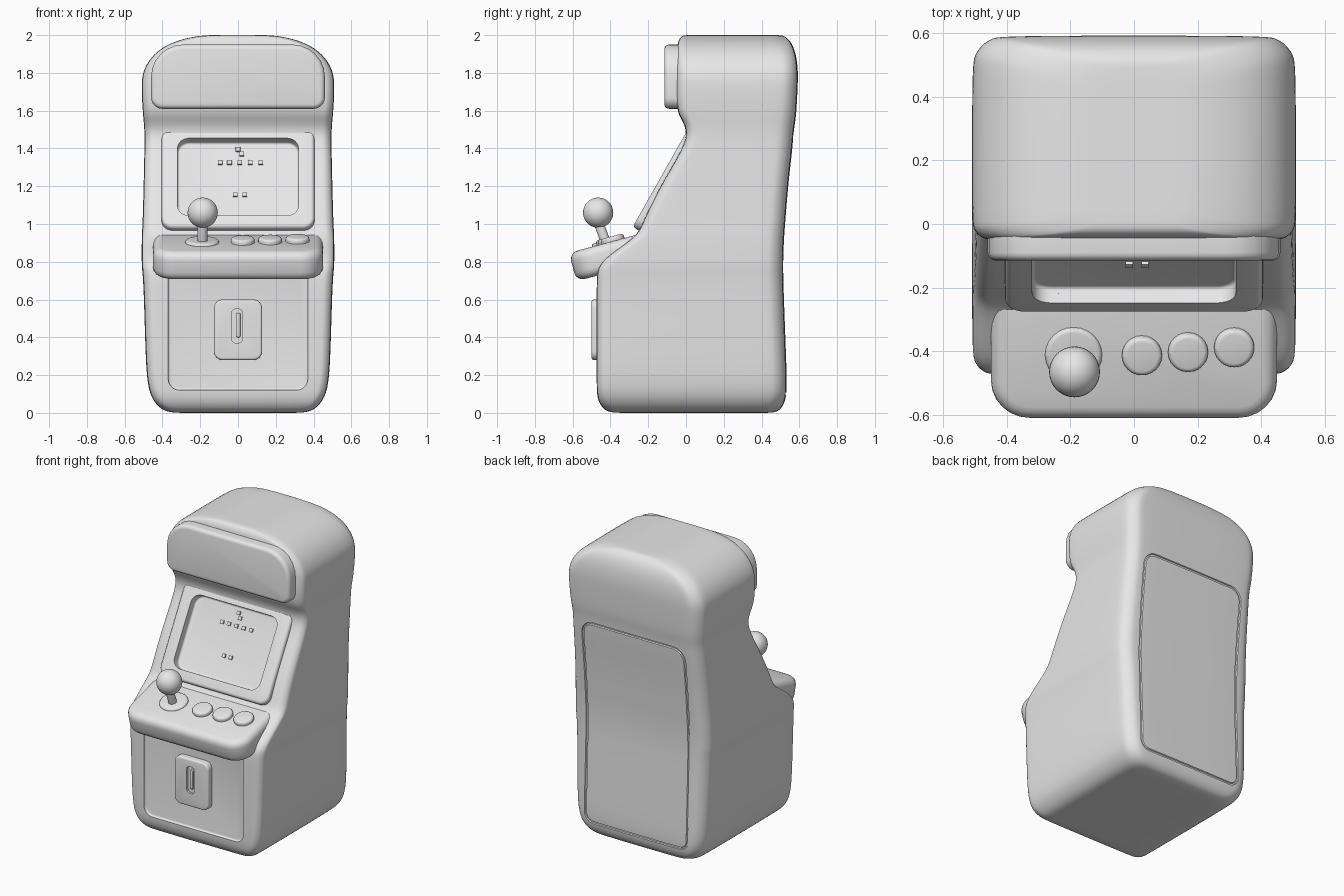
import bpy, bmesh
from math import sin, cos, pi, radians
from mathutils import Matrix, Vector

if "Cube" in bpy.data.objects:
    bpy.data.objects.remove(bpy.data.objects["Cube"])

grey = bpy.data.materials.new("plain_grey")
grey.use_nodes = True
grey.diffuse_color = (0.8, 0.8, 0.8, 1)
grey.node_tree.nodes["Principled BSDF"].inputs["Base Color"].default_value = (0.8, 0.8, 0.8, 1)

parts = []


def outline(w, h, r_top, r_bottom, n=6):
    """Rounded rectangle as (u, v) points, always with the same point count."""
    pts = []
    for quarter, (sx, sy) in enumerate([(1, 1), (-1, 1), (-1, -1), (1, -1)]):
        r = max(r_top if sy > 0 else r_bottom, 0.001)
        for k in range(n + 1):
            a = (quarter + k / n) * pi / 2
            pts.append((sx * (w / 2 - r) + r * cos(a), sy * (h / 2 - r) + r * sin(a)))
    return pts


def loft(name, rings):
    """Closed solid through a stack of rings."""
    bm = bmesh.new()
    loops = [[bm.verts.new(p) for p in ring] for ring in rings]
    for a, b in zip(loops, loops[1:]):
        for i in range(len(a)):
            j = (i + 1) % len(a)
            bm.faces.new((a[i], a[j], b[j], b[i]))
    bm.faces.new(loops[0])
    bm.faces.new(loops[-1])
    bmesh.ops.recalc_face_normals(bm, faces=bm.faces)
    mesh = bpy.data.meshes.new(name)
    bm.to_mesh(mesh)
    bm.free()
    mesh.materials.append(grey)
    obj = bpy.data.objects.new(name, mesh)
    bpy.context.collection.objects.link(obj)
    parts.append(obj)
    return obj


def plate(name, w, h, r_top, r_bottom, depth, bevel, place, both=False):
    """Rounded slab growing from local y = 0 towards -y, with a soft front rim."""
    arc = [(bevel * (1 - cos(a)), bevel * (1 - sin(a))) for a in (k * pi / 8 for k in range(5))]
    steps = [(i, d) for i, d in reversed(arc)] if both else [(0, 0)]
    steps += [(i, depth - d) for i, d in arc]
    rings = [[(u, -d, v) for u, v in outline(w - 2 * i, h - 2 * i, r_top - i, r_bottom - i)]
             for i, d in steps]
    obj = loft(name, rings)
    obj.matrix_world = place
    return obj


def disc(name, radius, depth, bevel, place):
    return plate(name, 2 * radius, 2 * radius, radius, radius, depth, bevel, place)


def at(x, y, z, tilt=0):
    return Matrix.Translation((x, y, z)) @ Matrix.Rotation(radians(tilt), 4, 'X')


def apply(obj, kind, **settings):
    mod = obj.modifiers.new(kind, kind)
    for key, value in settings.items():
        setattr(mod, key, value)
    bpy.context.view_layer.objects.active = obj
    bpy.ops.object.modifier_apply(modifier=mod.name)


def carve(cutter, *targets):
    for target in targets:
        apply(target, 'BOOLEAN', operation='DIFFERENCE', object=cutter)
    if cutter in parts:
        parts.remove(cutter)
    bpy.data.objects.remove(cutter)


# Cabinet body: height, half width, front and back of each level
levels = [
    (0, .25, -.3, .4), (0, .36, -.4, .47), (.02, .41, -.44, .505), (.07, .455, -.47, .53),
    (.15, .48, -.475, .535), (.3, .49, -.475, .53), (.7, .5, -.475, .515),
    (.77, .51, -.47, .515), (.83, .51, -.42, .515), (.94, .51, -.255, .52),
    (1, .505, -.235, .525), (1.2, .5, -.14, .54), (1.41, .495, -.01, .565),
    (1.49, .495, .005, .57), (1.55, .5, -.02, .58), (1.6, .505, -.052, .585),
    (1.75, .513, -.05, .593), (1.82, .5, -.05, .593), (1.9, .45, -.05, .583),
    (1.96, .36, -.045, .56), (1.99, .25, -.03, .53), (2, .17, -.01, .51), (2, .1, .02, .45)]
body = loft("cabinet_body", [
    [(u, v + (front + back) / 2, z) for u, v in outline(2 * w, back - front, .1, .06, 4)]
    for z, w, front, back in levels])
apply(body, 'SUBSURF', levels=2)

# Groove around the rear service panel, following the curved back
bpy.context.view_layer.update()
corners = outline(.76, 1.36, .08, .06)
path = []
for (x, z), (x2, z2) in zip(corners, corners[1:] + corners[:1]):
    count = max(1, int((Vector((x2, z2)) - Vector((x, z))).length / .06))
    for k in range(count):
        px, pz = x + (x2 - x) * k / count, z + (z2 - z) * k / count + .78
        hit, spot, _, _ = body.ray_cast((px, 2, pz), (0, -1, 0))
        if hit:
            path.append(spot.copy())
curve = bpy.data.curves.new("groove", 'CURVE')
curve.dimensions = '3D'
curve.bevel_depth = .008
curve.bevel_resolution = 1
spline = curve.splines.new('POLY')
spline.points.add(len(path) - 1)
for point, co in zip(spline.points, path):
    point.co = (*co, 1)
spline.use_cyclic_u = True
groove = bpy.data.objects.new("groove", curve)
bpy.context.collection.objects.link(groove)
bpy.ops.object.select_all(action='DESELECT')
groove.select_set(True)
bpy.context.view_layer.objects.active = groove
bpy.ops.object.convert(target='MESH')
carve(bpy.context.view_layer.objects.active, body)

# Recessed lower front panel
carve(plate("panel_cutter", .74, .64, .05, .06, .12, .012, at(0, -.458, .44), True), body)

# Screen frame with a sunken screen
screen = at(0, -.115, 1.24, -29.5)
frame = plate("screen_frame", .81, .64, .09, .06, .06, .02, screen @ at(0, .04, .015))
carve(plate("screen_cutter", .64, .47, .06, .06, .16, .012, screen @ at(0, .035, 0), True),
      body, frame)

# Small raised blocks on the screen
blocks = [(-.095, 1.32), (-.045, 1.32), (.01, 1.32), (.065, 1.32), (.12, 1.32),
          (0, 1.39), (.02, 1.365), (-.015, 1.15), (.035, 1.15)]
for x, z in blocks:
    plate("screen_block", .024, .024, .002, .002, .012, .001,
          screen @ at(x, .037, (z - 1.22) / cos(radians(29.5))))

# Header sign
plate("header_sign", .92, .34, .17, .06, .095, .025, at(0, -.02, 1.78))

# Control shelf
plate("control_shelf", .9, .43, .05, .12, .155, .045, at(0, -.372, .753, -75), True)


def on_shelf(x, y):
    return at(x, y, .897 + .268 * (y + .41), -75)


# Buttons
for x, y in [(.025, -.41), (.17, -.4), (.315, -.385)]:
    disc("button", .063, .042, .015, on_shelf(x, y) @ at(0, .01, 0))

# Joystick
disc("joystick_base", .09, .03, .015, on_shelf(-.19, -.41) @ at(0, .01, 0))
disc("joystick_shaft", .026, .16, .005, at(-.188, -.42, .89, -70))
bpy.ops.mesh.primitive_uv_sphere_add(segments=32, ring_count=16, radius=.08,
                                     location=(-.187, -.465, 1.06))
ball = bpy.context.object
ball.name = "joystick_ball"
ball.data.materials.append(grey)
parts.append(ball)

# Coin door with a slot
door = plate("coin_door", .255, .32, .045, .045, .055, .012, at(0, -.445, .44))
carve(plate("slot_cutter", .055, .18, .02, .02, .05, .004, at(-.005, -.485, .46)), door)
plate("coin_slot", .022, .13, .008, .008, .02, .004, at(.002, -.48, .465))

# Soft shading that keeps sharp rims
bpy.ops.object.select_all(action='DESELECT')
for obj in parts:
    obj.select_set(True)
bpy.context.view_layer.objects.active = body
bpy.ops.object.shade_smooth_by_angle(angle=radians(35))
